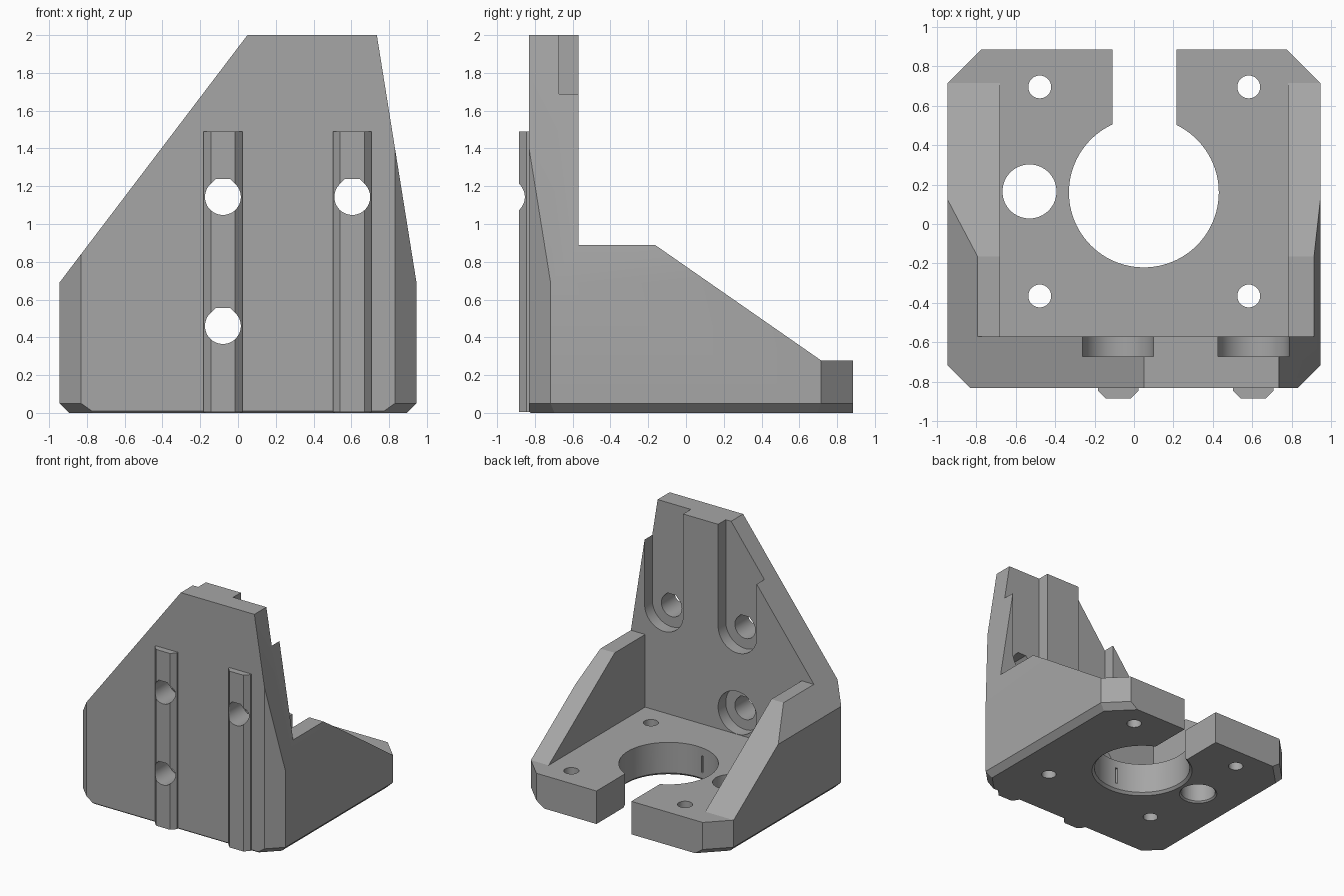
import bpy, bmesh
from math import pi, sin, cos, radians
from mathutils import Vector

if "Cube" in bpy.data.objects:
    bpy.data.objects.remove(bpy.data.objects["Cube"], do_unlink=True)

grey = bpy.data.materials.new("plastic_grey")
grey.use_nodes = True
colour = (0.38, 0.38, 0.38, 1)
grey.diffuse_color = colour
grey.node_tree.nodes["Principled BSDF"].inputs["Base Color"].default_value = colour

MAP = {"x": lambda u, v, w: (w, u, v),
       "y": lambda u, v, w: (u, w, v),
       "z": lambda u, v, w: (u, v, w)}


def prism(name, profile, axis, a, b, flare=0):
    """Extrude a closed profile along an axis; flare widens the start end."""
    bm = bmesh.new()
    mid = sum((Vector(p) for p in profile), Vector((0, 0))) / len(profile)
    start = []
    for p in profile:
        p = Vector(p)
        start.append(p + (p - mid).normalized() * flare)
    low = [bm.verts.new(MAP[axis](*p, a)) for p in start]
    top = [bm.verts.new(MAP[axis](*p, b)) for p in profile]
    bm.faces.new(low)
    bm.faces.new(top)
    n = len(low)
    for i in range(n):
        j = (i + 1) % n
        bm.faces.new((low[i], low[j], top[j], top[i]))
    bmesh.ops.recalc_face_normals(bm, faces=bm.faces)
    mesh = bpy.data.meshes.new(name)
    bm.to_mesh(mesh)
    bm.free()
    mesh.materials.append(grey)
    ob = bpy.data.objects.new(name, mesh)
    bpy.context.collection.objects.link(ob)
    return ob


def rect(u0, v0, u1, v1):
    return [(u0, v0), (u1, v0), (u1, v1), (u0, v1)]


def circle(u, v, r, n=64):
    return [(u + r * cos(2 * pi * i / n), v + r * sin(2 * pi * i / n)) for i in range(n)]


def teardrop(u, v, r, n=36):
    # Round hole whose roof is two 45 degree facets and a flat
    arc = [radians(135 + 270 * i / n) for i in range(n + 1)]
    k = r * (2 ** 0.5 - 1)
    return [(u + r * cos(t), v + r * sin(t)) for t in arc] + [(u + k, v + r), (u - k, v + r)]


def slot(u, v, r, top, n=32):
    arc = [pi + pi * i / n for i in range(n + 1)]
    return [(u + r * cos(t), v + r * sin(t)) for t in arc] + [(u + r, top), (u - r, top)]


def slice_off(ob, point, normal):
    """Remove everything beyond a plane and cap the cut."""
    bm = bmesh.new()
    bm.from_mesh(ob.data)
    bmesh.ops.bisect_plane(bm, geom=bm.verts[:] + bm.edges[:] + bm.faces[:],
                           plane_co=point, plane_no=normal, clear_outer=True)
    bmesh.ops.holes_fill(bm, edges=[e for e in bm.edges if e.is_boundary])
    bmesh.ops.recalc_face_normals(bm, faces=bm.faces)
    bm.to_mesh(ob.data)
    bm.free()


def cut(ob, cutters):
    bpy.context.view_layer.objects.active = ob
    for c in cutters:
        mod = ob.modifiers.new("cut", "BOOLEAN")
        mod.operation, mod.solver, mod.object = "DIFFERENCE", "EXACT", c
        bpy.ops.object.modifier_apply(modifier=mod.name)


# Bracket block with chamfered corners
W, F, B = 0.945, -0.832, 0.885
bracket = prism("motor_bracket", [(-0.83, F), (0.83, F), (W, -0.717), (W, 0.715),
                                  (0.775, B), (-0.775, B), (-W, 0.715), (-W, -0.717)], "z", 0, 2)

# Sloping sides of the upright
slice_off(bracket, (-W, 0, 0.69), (-1.31, 0, 0.995))
slice_off(bracket, (W, 0, 0.69), (1.31, 0, 0.21))

# Chamfers along the bottom edges
slice_off(bracket, (0, F, 0.01), (0, -1, -1))
for s in (-1, 1):
    slice_off(bracket, (s * W, 0, 0.05), (s, 0, -1))
    slice_off(bracket, (s * W, -0.717, 0.05), (s, -1, -2 ** 0.5))
    slice_off(bracket, (s * W, 0.715, 0.05), (s, 1, -2 ** 0.5))

# Space above the side walls, and the well between them
cutters = [
    prism("upper_space", [(-0.57, 2.2), (-0.57, 0.89), (-0.165, 0.89), (0.715, 0.278),
                          (1.1, 0.278), (1.1, 2.2)], "x", -1.2, 1.2),
    prism("well", rect(-0.68, 0.278, 0.78, 1.2), "y", -0.57, 1.1),
]

# Shaft opening, rod hole and screw holes in the base
cutters += [
    prism("shaft_opening", circle(0.05, 0.16, 0.38, 96), "z", -0.1, 0.5),
    prism("shaft_chamfer", circle(0.05, 0.16, 0.375, 96), "z", -0.01, 0.025, 0.035),
    prism("base_notch", rect(-0.11, 0.3, 0.215, 1.1), "z", -0.1, 0.5),
    prism("rod_hole", circle(-0.53, 0.165, 0.137), "z", -0.1, 0.5),
    prism("rod_chamfer", circle(-0.53, 0.165, 0.135), "z", -0.01, 0.015, 0.025),
    prism("inner_slit", rect(-0.01, 0.07, 0.01, 0.21), "y", -0.45, 0),
]
for x in (-0.478, 0.582):
    for y in (-0.365, 0.695):
        cutters.append(prism("screw_hole", circle(x, y, 0.058, 32), "z", -0.1, 0.5))

# Screw head recesses on the rear of the upright
for x in (-0.08, 0.605):
    cutters.append(prism("head_slot", slot(x, 1.143, 0.18, 2.2), "y", -0.672, -0.4))
cutters.append(prism("head_recess", circle(-0.08, 0.46, 0.18), "y", -0.672, -0.4))

# Wall screw holes, which also pass through the rails
wall_holes = [prism("wall_hole", teardrop(x, z, 0.095), "y", -1, -0.3)
              for x, z in ((-0.08, 1.143), (0.605, 1.143), (-0.08, 0.46))]
cut(bracket, cutters + wall_holes)

# Locating rails on the front
parts = [bracket]
for name, x in (("right_rail", -0.08), ("left_rail", 0.605)):
    rail = prism(name, [(x - 0.103, -0.8), (x - 0.103, -0.845), (x - 0.064, -0.885),
                        (x + 0.064, -0.885), (x + 0.103, -0.845), (x + 0.103, -0.8)], "z", 0.005, 1.49)
    cut(rail, wall_holes)
    parts.append(rail)

for c in cutters + wall_holes:
    bpy.data.objects.remove(c, do_unlink=True)

for ob in parts:
    bpy.ops.object.select_all(action="DESELECT")
    ob.select_set(True)
    bpy.context.view_layer.objects.active = ob
    bpy.ops.object.shade_smooth_by_angle(angle=radians(25))
